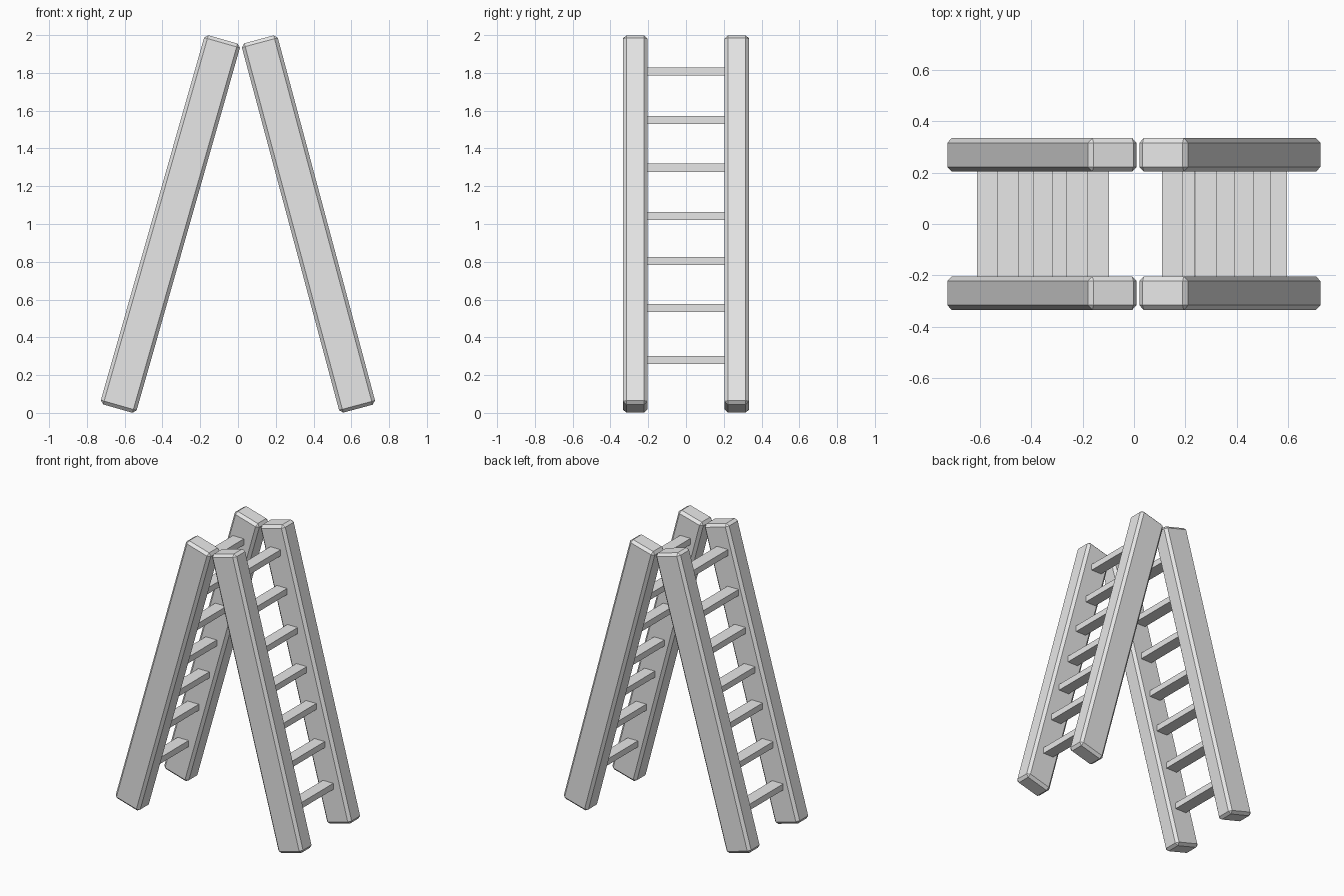
import bpy
import math

cube = bpy.data.objects.get("Cube")
if cube:
    bpy.data.objects.remove(cube, do_unlink=True)

grey = bpy.data.materials.new("light_grey")
grey.use_nodes = True
grey.diffuse_color = (0.8, 0.8, 0.8, 1)
grey.node_tree.nodes["Principled BSDF"].inputs["Base Color"].default_value = (0.8, 0.8, 0.8, 1)


def box(name, size, location, tilt=0.0, bevel=0.0):
    """Box with baked size, tilted about y, with optional chamfered edges."""
    bpy.ops.mesh.primitive_cube_add(size=1, location=location)
    obj = bpy.context.object
    obj.name = name
    obj.scale = size
    bpy.ops.object.transform_apply(location=False, rotation=False, scale=True)
    obj.rotation_euler.y = tilt
    obj.data.materials.append(grey)
    if bevel:
        mod = obj.modifiers.new("chamfer", 'BEVEL')
        mod.width = bevel
        mod.segments = 1
    return obj


RUNG_HEIGHTS = [0.28, 0.555, 0.804, 1.043, 1.298, 1.55, 1.808]

# The two ladder halves lean together: centre x, tilt, rail length,
# rung width, and rung x positions from bottom to top
halves = {
    "right": (-0.358, math.radians(15.9), 2.032, 0.086,
              [-0.568, -0.49, -0.408, -0.35, -0.276, -0.222, -0.14]),
    "left": (0.373, math.radians(-15.0), 2.024, 0.08,
             [0.556, 0.49, 0.424, 0.35, 0.28, 0.198, 0.148]),
}

for side, (x, tilt, length, width, rung_xs) in halves.items():
    # Side rails
    for end, y in (("front", -0.269), ("back", 0.269)):
        box(f"{side}_{end}_rail", (0.197, 0.13, length), (x, y, 1.0), tilt, 0.018)
    # Level rungs, sunk into the rails
    for i, (rx, rz) in enumerate(zip(rung_xs, RUNG_HEIGHTS), 1):
        box(f"{side}_rung_{i}", (width, 0.45, 0.043), (rx, 0, rz))
